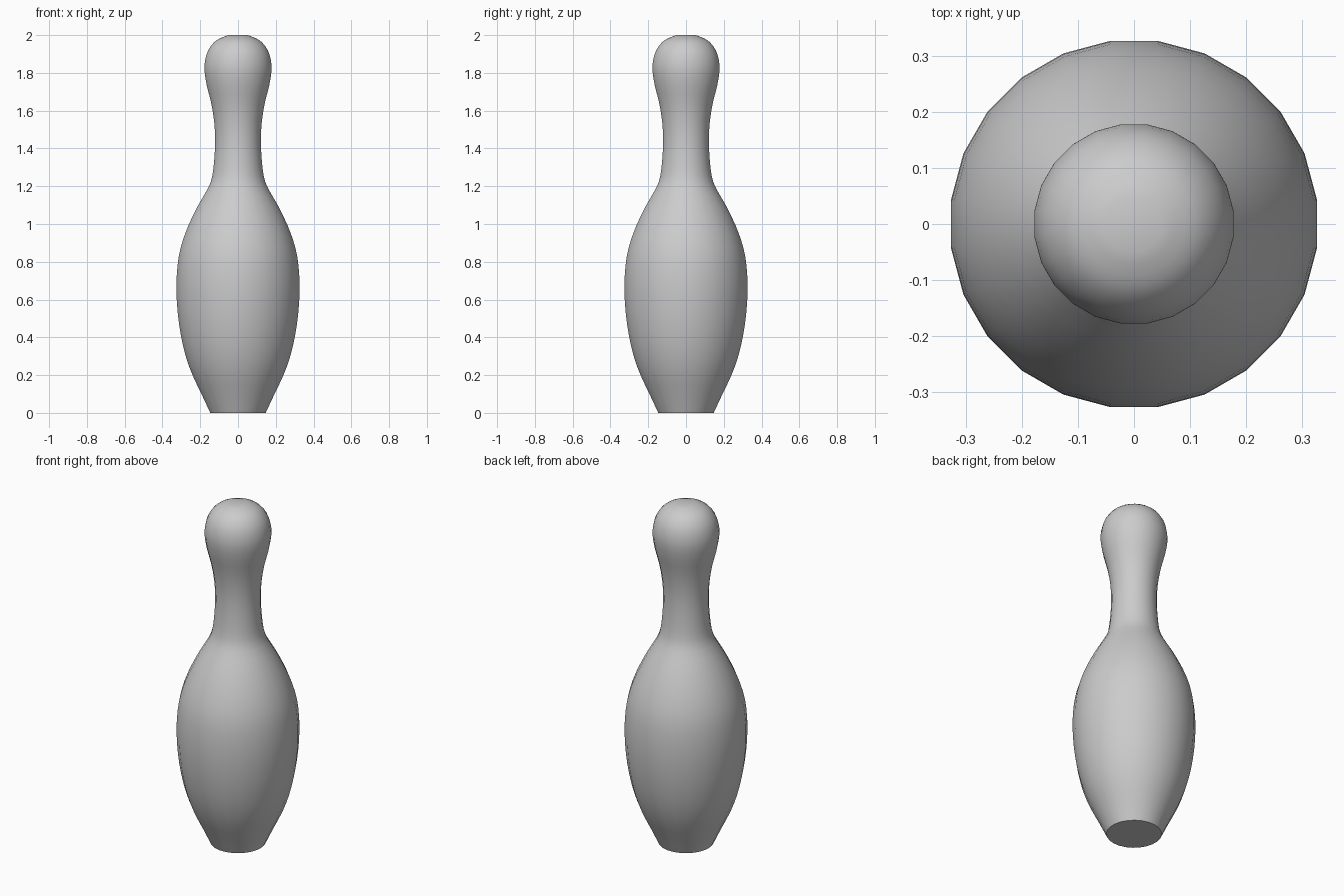
import bpy, bmesh, math
from mathutils import Vector

if "Cube" in bpy.data.objects:
    bpy.data.objects.remove(bpy.data.objects["Cube"])

SIDES = 24

# Outline from base to crown: radius, height
OUTLINE = [(0.148, 0.0), (0.195, 0.10), (0.243, 0.20), (0.279, 0.30), (0.305, 0.41),
           (0.322, 0.53), (0.329, 0.66), (0.323, 0.78), (0.305, 0.88), (0.266, 0.99),
           (0.212, 1.10), (0.160, 1.19), (0.138, 1.25), (0.127, 1.34), (0.122, 1.44),
           (0.127, 1.54), (0.143, 1.64), (0.166, 1.73), (0.179, 1.81), (0.175, 1.87),
           (0.159, 1.92), (0.128, 1.962), (0.092, 1.985), (0.05, 2.0)]


def smooth_outline(points, steps):
    """Catmull-Rom refinement of the outline."""
    pts = [Vector(p) for p in points]
    pts = [2 * pts[0] - pts[1]] + pts + [2 * pts[-1] - pts[-2]]
    out = []
    for a, b, c, d in zip(pts, pts[1:], pts[2:], pts[3:]):
        for i in range(steps):
            t = i / steps
            out.append(0.5 * (2 * b + (c - a) * t + (2 * a - 5 * b + 4 * c - d) * t ** 2
                              + (3 * b - a - 3 * c + d) * t ** 3))
    return out + [pts[-2]]


# Lathe the outline, with a face on each axis
bm = bmesh.new()
rings = []
for r, z in smooth_outline(OUTLINE, 2):
    angles = [2 * math.pi * (i + 0.5) / SIDES for i in range(SIDES)]
    rings.append([bm.verts.new((r * math.cos(a), r * math.sin(a), z)) for a in angles])
for low, high in zip(rings, rings[1:]):
    for i in range(SIDES):
        j = (i + 1) % SIDES
        bm.faces.new((low[i], low[j], high[j], high[i]))

# Flat base and crown
bm.faces.new(rings[0][::-1])
bm.faces.new(rings[-1])

mesh = bpy.data.meshes.new("bowling_pin")
bm.to_mesh(mesh)
bm.free()
pin = bpy.data.objects.new("bowling_pin", mesh)
bpy.context.collection.objects.link(pin)

# Smooth sides, sharp rim at the base
bpy.context.view_layer.objects.active = pin
pin.select_set(True)
bpy.ops.object.shade_smooth_by_angle(angle=math.radians(40))
